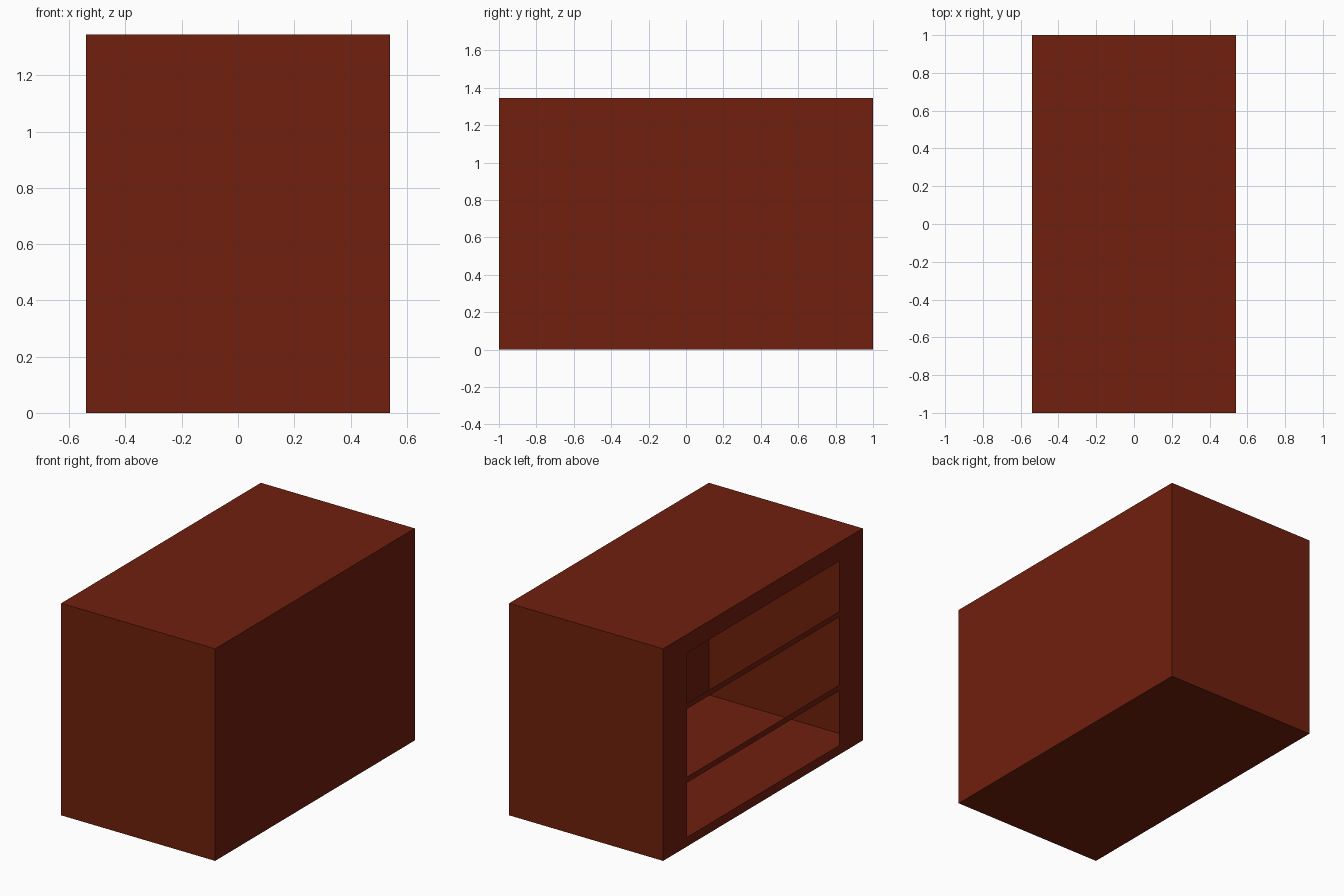
import bpy, bmesh

if "Cube" in bpy.data.objects:
    bpy.data.objects.remove(bpy.data.objects["Cube"])

W, D, H = 1.08, 2.0, 1.345
mat = bpy.data.materials.new("dark_red_wood")
mat.diffuse_color = (0.16, 0.014, 0.004, 1)
mat.use_nodes = True
mat.node_tree.nodes["Principled BSDF"].inputs["Base Color"].default_value = mat.diffuse_color

# Thin hollow cabinet shell: box without its -x side
bm = bmesh.new()
bmesh.ops.create_cube(bm, size=1)
for v in bm.verts:
    v.co = (v.co.x * W, v.co.y * D, (v.co.z + 0.5) * H)
bm.normal_update()
bmesh.ops.delete(bm, geom=[f for f in bm.faces if f.normal.x < -0.9], context='FACES')

# Open side: flat frame with two rails, leaving three openings
ys = [-1, -0.76, 0.76, 1]
zs = [0, 0.06, 0.405, 0.442, 0.873, 0.908, 1.227, H]
grid = [[bm.verts.new((-W / 2, y, z)) for z in zs] for y in ys]
for i in range(len(ys) - 1):
    for j in range(len(zs) - 1):
        if i == 1 and j % 2 == 1:
            continue  # opening
        bm.faces.new((grid[i][j], grid[i][j + 1], grid[i + 1][j + 1], grid[i + 1][j]))

bmesh.ops.remove_doubles(bm, verts=bm.verts, dist=1e-5)
bm.normal_update()
# Frame faces outward (-x)
bmesh.ops.reverse_faces(bm, faces=[f for f in bm.faces
                                   if f.calc_center_median().x < -W / 2 + 0.01 and f.normal.x > 0])

mesh = bpy.data.meshes.new("cabinet_shell")
bm.to_mesh(mesh)
bm.free()
mesh.materials.append(mat)
obj = bpy.data.objects.new("cabinet_shell", mesh)
bpy.context.collection.objects.link(obj)
